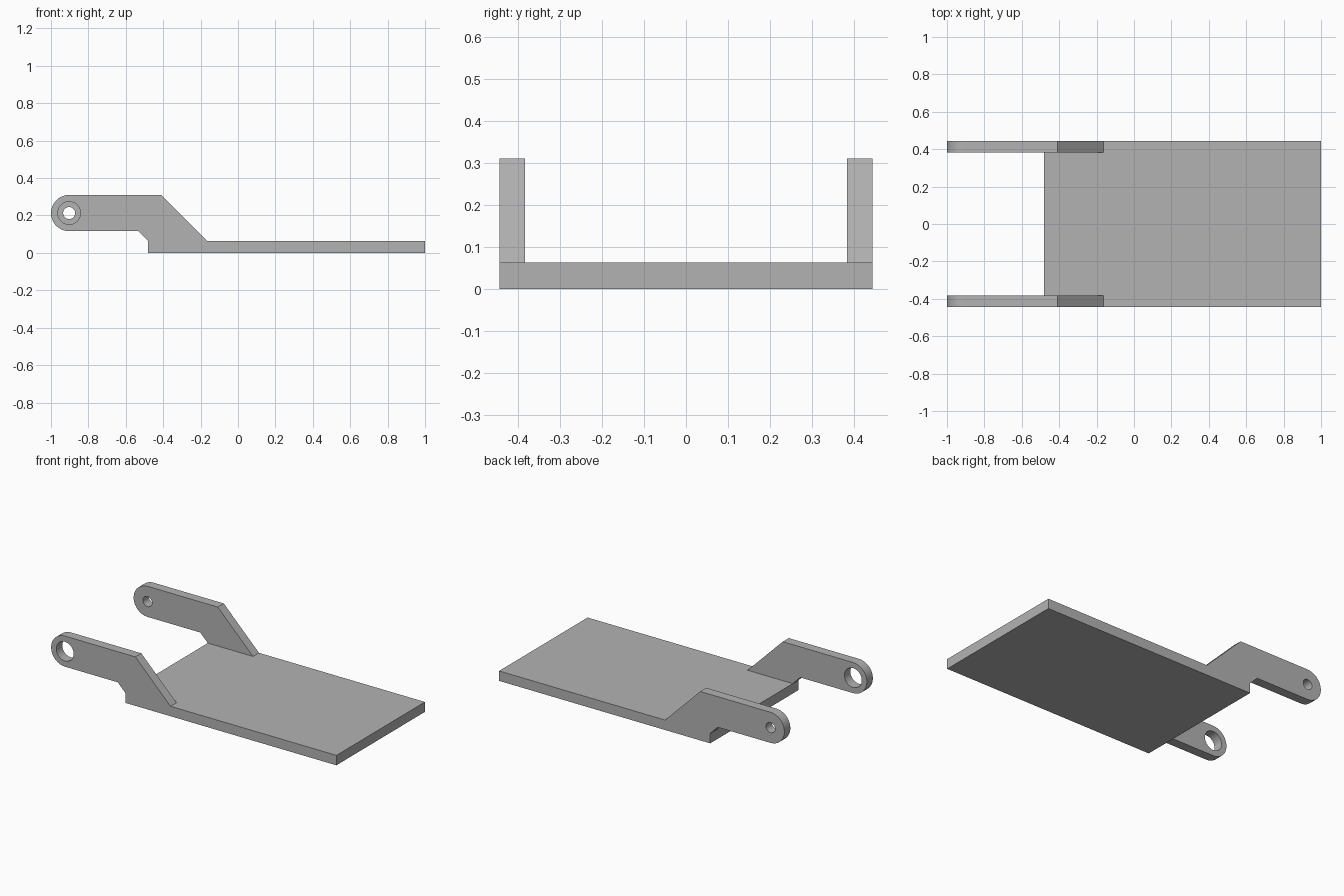
import bpy
import bmesh
from math import pi, sin, cos
from mathutils import Vector

old = bpy.data.objects.get("Cube")
if old:
    bpy.data.objects.remove(old, do_unlink=True)

# Shared material
GREY = (0.45, 0.45, 0.45, 1.0)
grey = bpy.data.materials.new("plain grey")
grey.use_nodes = True
grey.diffuse_color = GREY
grey.node_tree.nodes["Principled BSDF"].inputs["Base Color"].default_value = GREY

# Main dimensions
HALF_WIDTH = 0.443
PLATE_BACK, PLATE_END, PLATE_TOP = -0.48, 1.0, 0.063
ARM_THICK = 0.06
ARM_TOP = 0.31
TIP_RADIUS = 0.097
PIVOT_X, PIVOT_Z = -1 + TIP_RADIUS, ARM_TOP - TIP_RADIUS


def arc(radius, start, end, steps):
    """Points on an arc around the pivot, in the x-z plane."""
    angles = [start + (end - start) * i / steps for i in range(steps + 1)]
    return [(PIVOT_X + radius * cos(a), PIVOT_Z + radius * sin(a)) for a in angles]


def extrude_loops(name, loops, y, depth):
    """Fill x-z loops (outline, then holes) and extrude them along y."""
    bm = bmesh.new()
    edges = []
    for loop in loops:
        verts = [bm.verts.new((x, y, z)) for x, z in loop]
        edges += [bm.edges.new((verts[i - 1], v)) for i, v in enumerate(verts)]
    bmesh.ops.triangle_fill(bm, use_beauty=True, use_dissolve=False, edges=edges)
    result = bmesh.ops.extrude_face_region(bm, geom=bm.faces[:], use_keep_orig=True)
    moved = [g for g in result["geom"] if isinstance(g, bmesh.types.BMVert)]
    bmesh.ops.translate(bm, verts=moved, vec=Vector((0, depth, 0)))
    bmesh.ops.recalc_face_normals(bm, faces=bm.faces[:])
    mesh = bpy.data.meshes.new(name)
    bm.to_mesh(mesh)
    bm.free()
    mesh.materials.append(grey)
    obj = bpy.data.objects.new(name, mesh)
    bpy.context.collection.objects.link(obj)
    return obj


# Flat base plate
plate = [(PLATE_BACK, 0), (PLATE_END, 0), (PLATE_END, PLATE_TOP), (PLATE_BACK, PLATE_TOP)]
extrude_loops("base_plate", [plate], -HALF_WIDTH, 2 * HALF_WIDTH)

# Cranked arms with rounded tips; the front one has the wider pivot hole
outline = arc(TIP_RADIUS, pi / 2, 3 * pi / 2, 18) + [
    (-0.533, PIVOT_Z - TIP_RADIUS),
    (PLATE_BACK, PLATE_TOP),
    (-0.163, PLATE_TOP),
    (-0.41, ARM_TOP),
]
for name, y, hole_radius in (
    ("front_arm", -HALF_WIDTH, 0.061),
    ("back_arm", HALF_WIDTH - ARM_THICK, 0.032),
):
    hole = arc(hole_radius, 0, 2 * pi, 28)[:-1]
    extrude_loops(name, [outline, hole], y, ARM_THICK)
